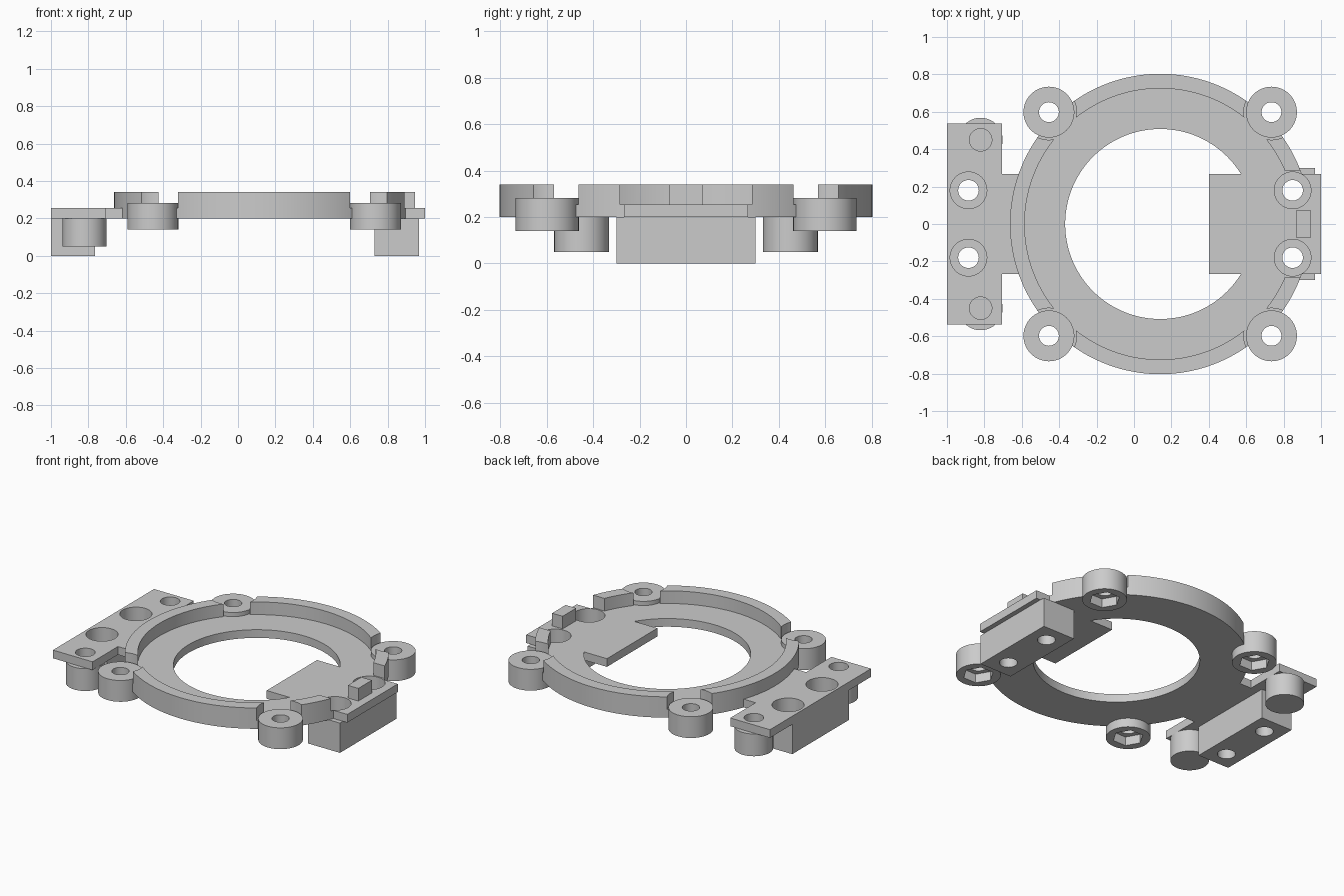
import bpy, bmesh
from math import radians, pi
from mathutils import Matrix

if "Cube" in bpy.data.objects:
    bpy.data.objects.remove(bpy.data.objects["Cube"])

grey = bpy.data.materials.new("plain_grey")
grey.use_nodes = True
COLOUR = (0.6, 0.6, 0.6, 1)
grey.diffuse_color = COLOUR
grey.node_tree.nodes["Principled BSDF"].inputs["Base Color"].default_value = COLOUR

CX = 0.14                # ring centre on x
BASE, FLOOR, TOP = 0.2, 0.255, 0.34
LUGS = [(CX + sx * 0.595, sy * 0.598) for sx in (-1, 1) for sy in (-1, 1)]
FEET = [(-0.82, -0.45), (-0.82, 0.45)]


def make(name, bm):
    bmesh.ops.recalc_face_normals(bm, faces=bm.faces)
    mesh = bpy.data.meshes.new(name)
    bm.to_mesh(mesh)
    bm.free()
    mesh.materials.append(grey)
    ob = bpy.data.objects.new(name, mesh)
    bpy.context.collection.objects.link(ob)
    return ob


def cyl(name, x, y, r, z0, z1, sides=64, turn=0.0):
    bm = bmesh.new()
    m = Matrix.Translation((x, y, (z0 + z1) / 2)) @ Matrix.Rotation(turn, 4, "Z")
    bmesh.ops.create_cone(bm, cap_ends=True, segments=sides, radius1=r, radius2=r,
                          depth=z1 - z0, matrix=m)
    return make(name, bm)


def box(name, x0, x1, y0, y1, z0, z1):
    bm = bmesh.new()
    m = Matrix.Translation(((x0 + x1) / 2, (y0 + y1) / 2, (z0 + z1) / 2))
    bmesh.ops.create_cube(bm, size=1, matrix=m @ Matrix.Diagonal((x1 - x0, y1 - y0, z1 - z0, 1)))
    return make(name, bm)


def lathe(name, profile, steps=144):
    bm = bmesh.new()
    vs = [bm.verts.new((CX + r, 0, z)) for r, z in profile]
    es = [bm.edges.new((vs[i], vs[(i + 1) % len(vs)])) for i in range(len(vs))]
    bmesh.ops.spin(bm, geom=vs + es, cent=(CX, 0, 0), axis=(0, 0, 1),
                   angle=2 * pi, steps=steps, use_merge=True)
    bmesh.ops.remove_doubles(bm, verts=bm.verts, dist=1e-5)
    return make(name, bm)


def combine(ob, others, op="DIFFERENCE"):
    """Apply booleans and remove the helper solids."""
    for o in others:
        o.hide_render = True
        mod = ob.modifiers.new("bool", "BOOLEAN")
        mod.operation, mod.solver, mod.object = op, "EXACT", o
    dg = bpy.context.evaluated_depsgraph_get()
    dg.update()
    mesh = bpy.data.meshes.new_from_object(ob.evaluated_get(dg))
    ob.modifiers.clear()
    ob.data = mesh
    for o in others:
        bpy.data.objects.remove(o)
    return ob


def bolt_cutters(x):
    """Counterbored screw holes of one bracket."""
    cuts = []
    for y in (-0.18, 0.18):
        cuts.append(cyl("bore", x, y, 0.098, 0.13, 0.5))
        cuts.append(cyl("hole", x, y, 0.055, -0.1, 0.5, 48))
    return cuts


# Ring with raised rim, joined to the side plates
ring = lathe("ring_body", [(0.508, BASE), (0.803, BASE), (0.803, TOP),
                           (0.725, TOP), (0.725, FLOOR), (0.508, FLOOR)])
combine(ring, [box("tongue", 0.4, 1.0, -0.268, 0.268, BASE, FLOOR),
               box("neck", -0.8, -0.56, -0.268, 0.268, BASE, FLOOR),
               box("wing", -1.0, -0.705, -0.537, 0.537, BASE, FLOOR)], "UNION")

# Rim clearances around the lugs and above the tongue, plus all holes
cuts = [cyl("clear", x, y, 0.148, FLOOR, 0.5) for x, y in LUGS]
cuts += [cyl("lug_hole", x, y, 0.053, 0, 0.5, 48) for x, y in LUGS]
cuts += [cyl("foot_hole", x, y, 0.06, 0.1, 0.5, 48) for x, y in FEET]
cuts.append(box("gap", 0.7, 1.1, -0.285, 0.285, FLOOR, 0.5))
combine(ring, cuts + bolt_cutters(-0.885) + bolt_cutters(0.848))

# Stop post on the tongue
parts = [ring, box("stop_post", 0.867, 0.945, -0.072, 0.072, FLOOR - 0.01, TOP)]

# Clamp blocks below the plates
for name, x0, x1, hx in (("right_block", -1.0, -0.765, -0.885), ("left_block", 0.73, 0.968, 0.848)):
    parts.append(combine(box(name, x0, x1, -0.3, 0.3, 0, BASE), bolt_cutters(hx)))

# Round feet with blind holes
for i, (x, y) in enumerate(FEET):
    foot = cyl("foot_%d" % i, x, y, 0.118, 0.05, BASE)
    parts.append(combine(foot, [cyl("foot_hole", x, y, 0.06, 0.1, 0.5, 48)]))

# Screw lugs with hexagonal nut pockets underneath
for i, (x, y) in enumerate(LUGS):
    lug = cyl("lug_%d" % i, x, y, 0.136, 0.14, 0.283)
    parts.append(combine(lug, [cyl("hole", x, y, 0.053, 0, 0.5, 48),
                               cyl("nut", x, y, 0.095, 0.05, 0.2, 6, radians(30))]))

for o in bpy.context.selected_objects:
    o.select_set(False)
for o in parts:
    o.select_set(True)
bpy.context.view_layer.objects.active = ring
bpy.ops.object.shade_smooth_by_angle(angle=radians(30))
